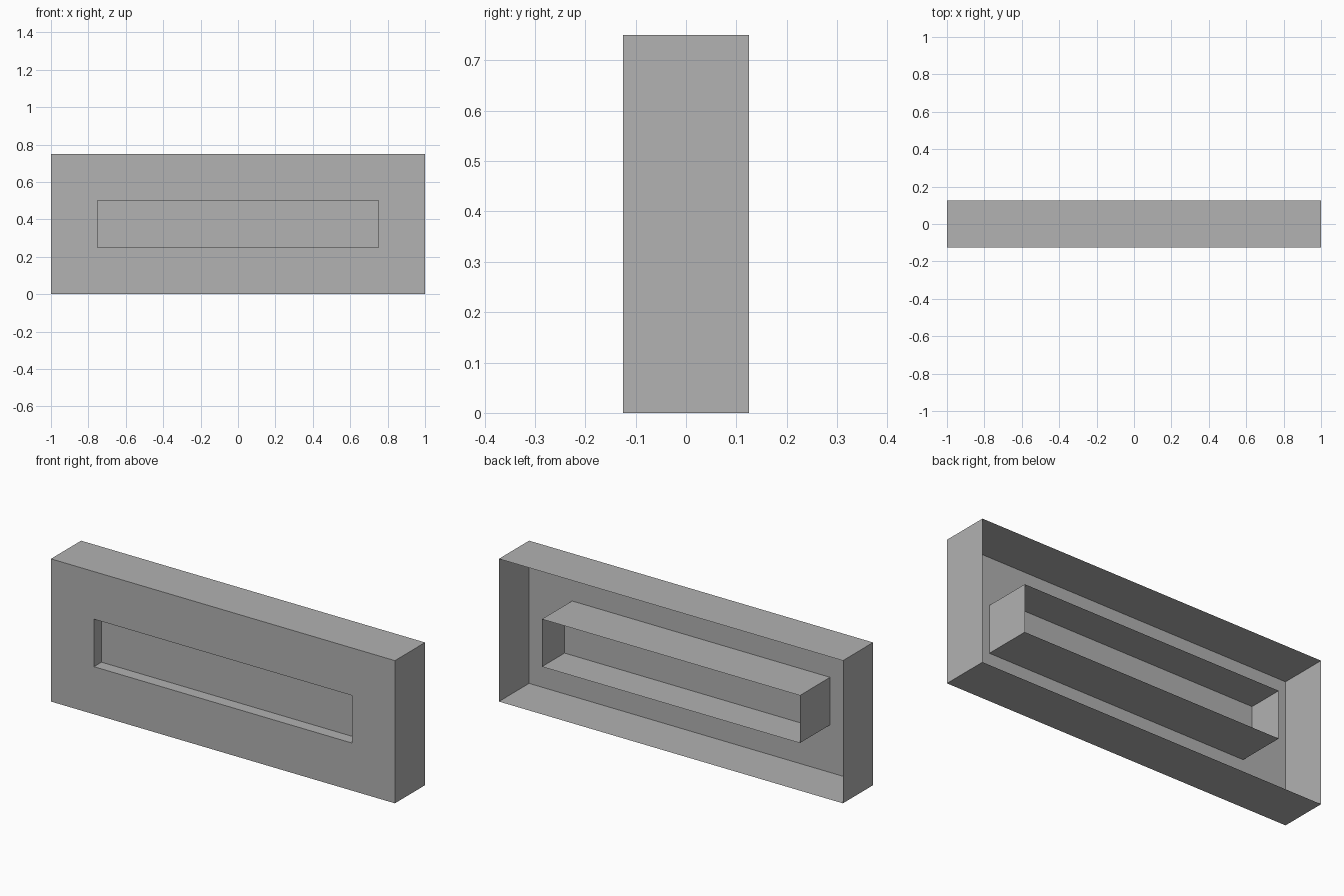
import bpy
import bmesh
from mathutils import Matrix, Vector

if "Cube" in bpy.data.objects:
    bpy.data.objects.remove(bpy.data.objects["Cube"])

WIDTH, DEPTH, HEIGHT = 2.0, 0.25, 0.75
RIM = 0.25        # front border around the opening
RECESS = 0.0625   # depth of the sunken panel

grey = bpy.data.materials.new("plain_grey")
grey.use_nodes = True
colour = (0.445, 0.445, 0.445, 1)
grey.diffuse_color = colour
grey.node_tree.nodes["Principled BSDF"].inputs["Base Color"].default_value = colour


def box(width, height):
    """Full-depth box centred on the model."""
    bm = bmesh.new()
    place = Matrix.Translation((0, 0, HEIGHT / 2)) @ Matrix.Diagonal((width, DEPTH, height, 1))
    bmesh.ops.create_cube(bm, size=1, matrix=place)
    return bm


def facing(bm, y):
    return [f for f in bm.faces if f.normal.dot(Vector((0, y, 0))) > 0.9]


def finish(bm, name):
    mesh = bpy.data.meshes.new(name)
    bm.to_mesh(mesh)
    bm.free()
    mesh.materials.append(grey)
    obj = bpy.data.objects.new(name, mesh)
    bpy.context.collection.objects.link(obj)


# Outer housing: thin shell, open at the back, with a slot in the front
bm = box(WIDTH, HEIGHT)
bm.normal_update()
bmesh.ops.delete(bm, geom=facing(bm, 1), context='FACES')
front = facing(bm, -1)
bmesh.ops.inset_region(bm, faces=front, thickness=RIM, use_even_offset=True)
bmesh.ops.delete(bm, geom=front, context='FACES_ONLY')
finish(bm, "housing")

# Inner sleeve: thin rectangular tube running from the slot to the back
slot = (WIDTH - 2 * RIM, HEIGHT - 2 * RIM)
bm = box(*slot)
bm.normal_update()
bmesh.ops.delete(bm, geom=facing(bm, 1) + facing(bm, -1), context='FACES')
finish(bm, "slot_sleeve")

# Sunken panel closing the sleeve just behind the front
bm = box(*slot)
bm.normal_update()
bmesh.ops.delete(bm, geom=[f for f in bm.faces if f.normal.y > -0.9], context='FACES')
bmesh.ops.translate(bm, verts=bm.verts, vec=(0, RECESS, 0))
finish(bm, "slot_panel")
